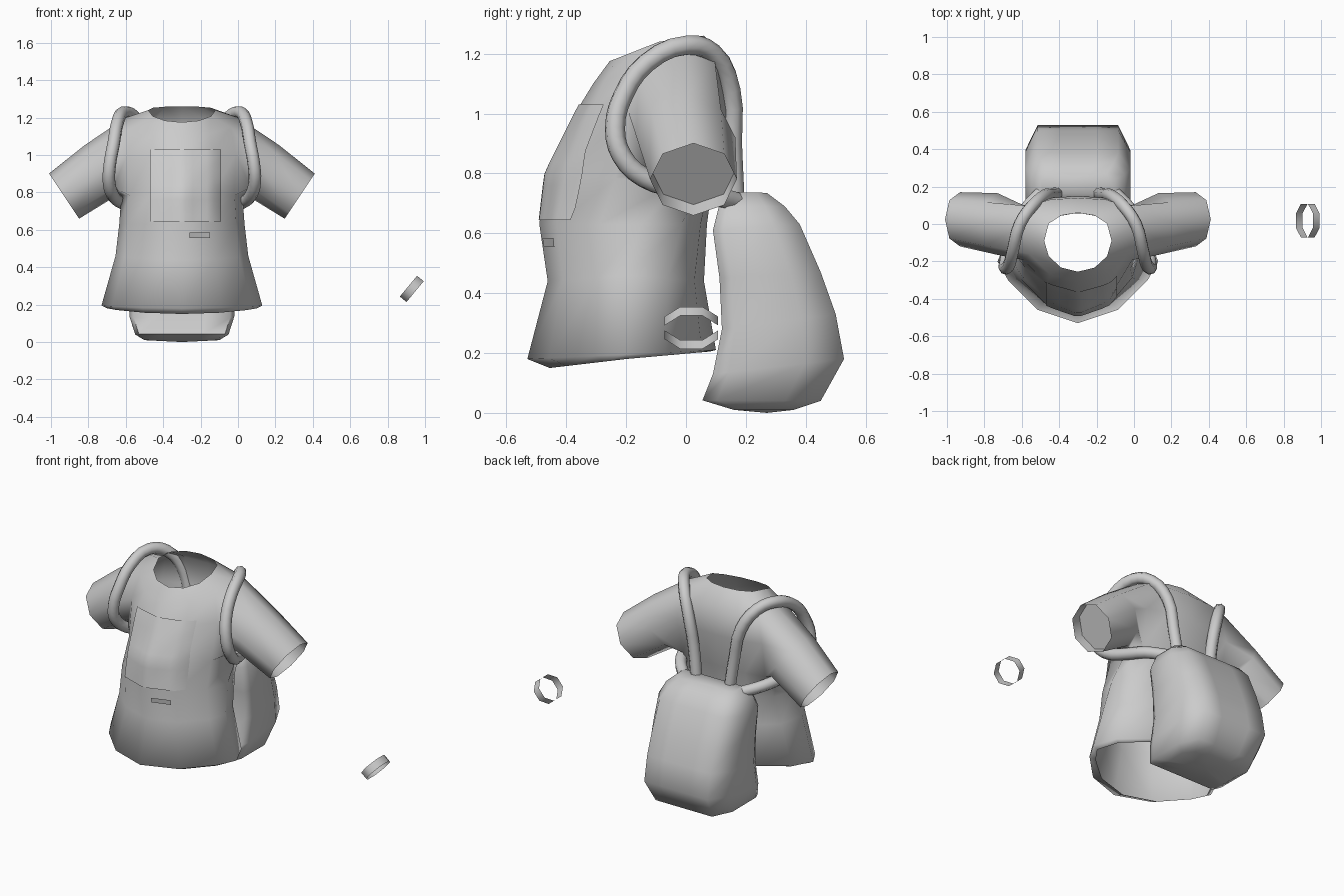
import bpy, bmesh, math
from mathutils import Vector
from mathutils.bvhtree import BVHTree

if "Cube" in bpy.data.objects:
    bpy.data.objects.remove(bpy.data.objects["Cube"])

CX = -0.3  # the outfit's centre line


def finish(bm, name, angle=60, normals=True):
    if normals:
        bmesh.ops.recalc_face_normals(bm, faces=bm.faces)
    me = bpy.data.meshes.new(name)
    bm.to_mesh(me)
    bm.free()
    ob = bpy.data.objects.new(name, me)
    bpy.context.collection.objects.link(ob)
    bpy.ops.object.select_all(action='DESELECT')
    ob.select_set(True)
    bpy.context.view_layer.objects.active = ob
    bpy.ops.object.shade_smooth_by_angle(angle=math.radians(angle))
    return ob


def skin(bm, a, b, skip=()):
    n = len(a)
    for i in range(n):
        if i not in skip:
            j = (i + 1) % n
            bm.faces.new((a[i], a[j], b[j], b[i]))


# Shirt body: rings of 12 from hem lip to neck
# half width, y front/side/back, z front/side/back, front/back roundness
N = 12
RINGS = [
    (0.400, -0.455, -0.20, 0.08, 0.150, 0.180, 0.205, 1.7, 1.2),
    (0.430, -0.530, -0.20, 0.10, 0.180, 0.195, 0.210, 1.7, 1.2),
    (0.355, -0.462, -0.20, 0.06, 0.440, 0.460, 0.440, 1.5, 0.9),
    (0.335, -0.490, -0.15, 0.07, 0.630, 0.630, 0.630, 1.3, 0.7),
    (0.325, -0.470, -0.03, 0.09, 0.800, 0.770, 0.780, 1.1, 0.5),
    (0.335, -0.365, -0.02, 0.15, 1.010, 1.000, 1.000, 1.0, 0.5),
    (0.300, -0.310, -0.01, 0.14, 1.100, 1.200, 1.170, 1.0, 0.5),
    (0.180, -0.255, -0.09, 0.06, 1.175, 1.240, 1.260, 1.0, 0.7),
]
bm = bmesh.new()
rows = []
for hw, yf, ys, yb, zf, zs, zb, pf, pb in RINGS:
    row = []
    for i in range(N):
        t = 2 * math.pi * i / N
        c = math.cos(t)
        if abs(c) < 1e-6:
            c = 0
        k = abs(c) ** (pf if c >= 0 else pb)
        ye, ze = (yf, zf) if c >= 0 else (yb, zb)
        row.append(bm.verts.new((CX + hw * math.sin(t), ys + (ye - ys) * k,
                                 zs + (ze - zs) * k)))
    rows.append(row)
for r in range(len(rows) - 1):
    skin(bm, rows[r], rows[r + 1], (2, 3, 8, 9) if r in (4, 5) else ())

# Sleeves: grown from the eight-sided armholes, closed by a recessed cap
SLEEVE = [((0.43, 0.0, 0.92), 0.16, 0.165),
          ((0.63, 0.025, 0.78), 0.145, 0.145),
          ((0.58, 0.025, 0.814), 0.142, 0.142)]
for s, front, side, back in ((1, 2, 3, 4), (-1, 10, 9, 8)):
    lo, mid, hi = rows[4:7]
    prev = [lo[front], lo[side], lo[back], mid[back],
            hi[back], hi[side], hi[front], mid[front]]
    for (cx, cy, cz), ru, ry in SLEEVE:
        ring = []
        for i in range(8):
            a = math.radians(45 * (i - 1))
            u, v = -ru * math.cos(a), ry * math.sin(a)
            ring.append(bm.verts.new((CX + s * (cx + 0.555 * u), cy + v, cz + 0.832 * u)))
        skin(bm, prev, ring)
        prev = ring
    bm.faces.new(prev)
bmesh.ops.recalc_face_normals(bm, faces=bm.faces)
tree = BVHTree.FromBMesh(bm)
finish(bm, "shirt", 80)


# Flat patches laid over the shirt front
def patch(name, x0, x1, z0, z1, nx, nz):
    b = bmesh.new()
    grid = []
    for j in range(nz + 1):
        line = []
        for i in range(nx + 1):
            x, z = x0 + (x1 - x0) * i / nx, z0 + (z1 - z0) * j / nz
            hit = tree.ray_cast(Vector((x, -2, z)), Vector((0, 1, 0)))[0]
            line.append(b.verts.new((x, hit.y - 0.01, z)))
        grid.append(line)
    for j in range(nz):
        for i in range(nx):
            b.faces.new((grid[j][i], grid[j][i + 1], grid[j + 1][i + 1], grid[j + 1][i]))
    finish(b, name, 60, False)


patch("chest_patch", -0.47, -0.09, 0.645, 1.03, 10, 10)
patch("small_tag", -0.26, -0.15, 0.555, 0.585, 2, 1)

# Backpack: chamfered slices from bottom to top
# half width, y front/back, z front/back
SLICES = [
    (0.20, 0.16, 0.36, 0.010, 0.010),
    (0.25, 0.055, 0.45, 0.042, 0.040),
    (0.28, 0.090, 0.528, 0.130, 0.180),
    (0.28, 0.120, 0.500, 0.280, 0.330),
    (0.28, 0.112, 0.450, 0.450, 0.470),
    (0.28, 0.090, 0.380, 0.610, 0.630),
    (0.25, 0.110, 0.330, 0.690, 0.690),
    (0.20, 0.160, 0.270, 0.738, 0.735),
]
bm = bmesh.new()
prev = None
for hw, yf, yb, zf, zb in SLICES:
    half = [(0.45, 0), (0.92, 0), (1, 0.12), (1, 0.70), (0.77, 1), (0.35, 1)]
    loop = half + [(-x, f) for x, f in reversed(half)]
    ring = [bm.verts.new((CX + x * hw, yf + (yb - yf) * f, zf + (zb - zf) * f))
            for x, f in loop]
    if prev:
        skin(bm, prev, ring)
    else:
        c = bm.verts.new((CX, 0.27, 0.0))  # sagging bottom
        for i in range(len(ring)):
            bm.faces.new((c, ring[i - 1], ring[i]))
    prev = ring
bm.faces.new(prev)
finish(bm, "backpack", 65)

# Shoulder straps: round tubes looping over the shoulder and under the arm
PATH = [(.11, .165, .68), (.14, .155, .90), (.18, .15, 1.08), (.25, .09, 1.20),
        (.31, 0, 1.228), (.345, -.13, 1.17), (.365, -.21, 1.06), (.385, -.237, .95),
        (.39, -.215, .86), (.37, -.14, .785), (.33, -.03, .75), (.28, .08, .73),
        (.20, .165, .705)]
for s, name in ((1, "strap_right"), (-1, "strap_left")):
    cu = bpy.data.curves.new(name, 'CURVE')
    cu.dimensions = '3D'
    cu.bevel_depth = 0.034
    cu.bevel_resolution = 2
    cu.resolution_u = 3
    sp = cu.splines.new('BEZIER')
    sp.bezier_points.add(len(PATH) - 1)
    for p, (x, y, z) in zip(sp.bezier_points, PATH):
        p.co = (CX + s * x, y, z)
        p.handle_left_type = p.handle_right_type = 'AUTO'
    bpy.context.collection.objects.link(bpy.data.objects.new(name, cu))

# Bracelet: thin tilted band at the wrist
bm = bmesh.new()
axis = Vector((0.77, 0, -0.64))
up = Vector((0.64, 0, 0.77))
bands = []
for d in (-0.023, 0.023):
    bands.append([bm.verts.new(Vector((0.929, 0.018, 0.284)) + axis * d
                               + up * (0.078 * math.cos(math.pi * i / 4 + math.pi / 8))
                               + Vector((0, 0.097 * math.sin(math.pi * i / 4 + math.pi / 8), 0)))
                  for i in range(8)])
skin(bm, *bands)
finish(bm, "bracelet", 60)
